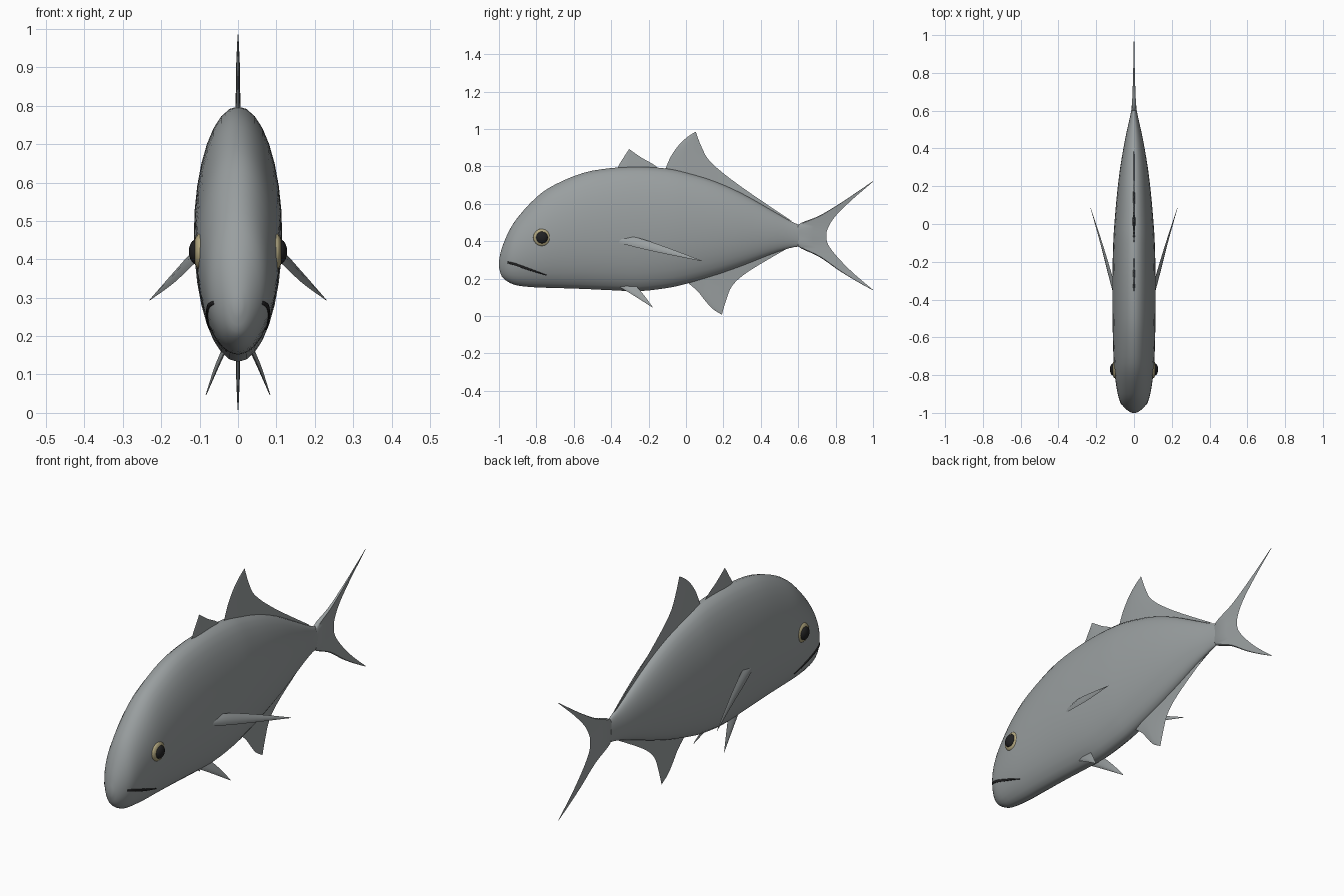
import bpy, bmesh, math
from mathutils import Vector

if "Cube" in bpy.data.objects:
    bpy.data.objects.remove(bpy.data.objects["Cube"])


def material(name, rgb):
    m = bpy.data.materials.new(name)
    m.diffuse_color = (*rgb, 1)
    m.use_nodes = True
    m.node_tree.nodes["Principled BSDF"].inputs["Base Color"].default_value = m.diffuse_color
    return m


SKIN = material("grey skin", (0.32, 0.345, 0.35))
GOLD = material("pale gold", (0.44, 0.38, 0.21))
BLACK = material("near black", (0.015, 0.015, 0.016))


def loft(name, rings, mat, angle=40):
    """Skin a list of equal-sized closed rings and cap both ends."""
    bm = bmesh.new()
    rows = [[bm.verts.new(p) for p in r] for r in rings]
    n = len(rows[0])
    for a, b in zip(rows, rows[1:]):
        for i in range(n):
            j = (i + 1) % n
            bm.faces.new((a[i], a[j], b[j], b[i]))
    bm.faces.new(rows[0])
    bm.faces.new(rows[-1])
    bmesh.ops.remove_doubles(bm, verts=bm.verts, dist=1e-5)
    bmesh.ops.recalc_face_normals(bm, faces=bm.faces)
    me = bpy.data.meshes.new(name)
    bm.to_mesh(me)
    bm.free()
    me.materials.append(mat)
    ob = bpy.data.objects.new(name, me)
    bpy.context.collection.objects.link(ob)
    smooth(ob, angle)
    return ob


def smooth(ob, angle):
    bpy.ops.object.select_all(action='DESELECT')
    ob.select_set(True)
    bpy.context.view_layer.objects.active = ob
    bpy.ops.object.shade_smooth_by_angle(angle=math.radians(angle))


def spline(pts, steps):
    """Smooth curve through points of any dimension."""
    pts = [tuple(p) for p in pts]
    q = [pts[0]] + pts + [pts[-1]]
    out = []
    for a, b, c, d in zip(q, q[1:], q[2:], q[3:]):
        for k in range(steps):
            t = k / steps
            out.append(tuple(0.5 * (2 * v + (w - u) * t + (2*u - 5*v + 4*w - x) * t*t
                                    + (3*v - u - 3*w + x) * t**3)
                             for u, v, w, x in zip(a, b, c, d)))
    return out + [pts[-1]]


# Body: oval sections given as y, bottom, top, half width
STATIONS = spline([
    (-1.0, .26, .295, .010), (-.985, .212, .362, .037), (-.95, .182, .447, .068),
    (-.90, .163, .527, .086), (-.80, .153, .635, .102), (-.70, .150, .703, .109),
    (-.55, .145, .765, .113), (-.40, .138, .791, .115), (-.25, .133, .798, .114),
    (-.10, .150, .788, .110), (0, .172, .768, .104), (.15, .215, .722, .091),
    (.30, .268, .655, .073), (.45, .328, .570, .047), (.55, .362, .512, .025),
    (.605, .372, .487, .014)], 3)


def section(s, n=32):
    y, lo, hi, w = s
    return [(w * math.cos(2 * math.pi * i / n), y,
             (lo + hi) / 2 + (hi - lo) / 2 * math.sin(2 * math.pi * i / n)) for i in range(n)]


loft("body", [section(s) for s in STATIONS], SKIN, 60)


def body_x(y, z):
    """Half width of the body at a given length and height."""
    for a, b in zip(STATIONS, STATIONS[1:]):
        if a[0] <= y <= b[0]:
            t = (y - a[0]) / (b[0] - a[0])
            _, lo, hi, w = [u + (v - u) * t for u, v in zip(a, b)]
            k = (z - (lo + hi) / 2) / ((hi - lo) / 2)
            return w * math.sqrt(max(0, 1 - k * k))
    return 0


def fin(name, lead, trail, thick, peak=.35, side=(1, 0, 0), steps=4):
    """Blade between two edges, thickest at a fraction of the chord."""
    side = Vector(side).normalized()
    rings = []
    for a, b, (h,) in zip(spline(lead, steps), spline(trail, steps),
                          spline([(t,) for t in thick], steps)):
        a, b = Vector(a), Vector(b)
        prof = [(peak * .4, .7), (peak, 1), ((1 + peak) / 2, .5)]
        up = [a.lerp(b, t) + side * h * k for t, k in prof]
        down = [a.lerp(b, t) - side * h * k for t, k in reversed(prof)]
        rings.append([a] + up + [b] + down)
    return loft(name, rings, SKIN)


def flat(pts):
    return [(0, y, z) for y, z in pts]


# Fins on the centre line
fin("front_dorsal_fin",
    flat([(-.365, .77), (-.362, .80), (-.335, .845), (-.305, .892)]),
    flat([(-.13, .77), (-.17, .808), (-.24, .848), (-.303, .892)]),
    [.007, .006, .004, .001])
fin("rear_dorsal_fin",
    flat([(-.115, .775), (-.08, .855), (-.035, .918), (.01, .959), (.05, .985)]),
    flat([(.57, .505), (.29, .695), (.135, .82), (.085, .90), (.052, .985)]),
    [.008, .006, .005, .003, .001], .2)
fin("anal_fin",
    flat([(.0, .185), (.06, .135), (.10, .085), (.14, .040), (.19, .008)]),
    flat([(.56, .372), (.34, .242), (.25, .165), (.215, .085), (.192, .008)]),
    [.008, .006, .005, .003, .001], .2)
fin("tail_fin",
    flat([(.998, .72), (.91, .66), (.82, .60), (.71, .535), (.598, .487), (.595, .43),
          (.598, .373), (.71, .318), (.82, .242), (.91, .187), (.998, .138)]),
    flat([(1.0, .718), (.94, .667), (.875, .61), (.80, .535), (.761, .475), (.75, .43),
          (.761, .38), (.81, .315), (.88, .243), (.94, .190), (1.0, .140)]),
    [.001, .002, .004, .007, .012, .014, .012, .007, .004, .002, .001], .08)

# Paired parts
for s, label in ((1, "right"), (-1, "left")):
    def m(pts):
        return [(s * x, y, z) for x, y, z in pts]

    fin(label + "_pectoral_fin",
        m([(.098, -.41, .405), (.135, -.27, .368), (.175, -.11, .332), (.23, .085, .293)]),
        m([(.095, -.36, .425), (.118, -.265, .42), (.168, -.10, .366), (.23, .087, .295)]),
        [.006, .007, .005, .001], .5, (s * .9, -.25, .4))
    fin(label + "_pelvic_fin",
        m([(.036, -.36, .158), (.055, -.29, .116), (.083, -.18, .046)]),
        m([(.040, -.27, .165), (.062, -.225, .112), (.084, -.178, .048)]),
        [.006, .005, .001], .4, (s * .9, 0, .4))

    # Eye: gold disc with a bulging dark pupil
    for part, mat, x, sx, r in (("iris", GOLD, .100, .017, .047),
                                ("pupil", BLACK, .108, .020, .033)):
        bpy.ops.mesh.primitive_uv_sphere_add(segments=16, ring_count=10, radius=1,
                                             rotation=(0, math.pi / 2, 0))
        eye = bpy.context.object
        eye.name = f"{label}_{part}"
        eye.scale = (r, r, sx)
        eye.location = (s * x, -.77, .42)
        eye.data.materials.append(mat)
        smooth(eye, 60)

    # Mouth: slim dark line following the cheek
    rings = []
    path = spline([(-.955, .287, .005), (-.91, .275, .007), (-.83, .247, .006), (-.745, .218, .002)], 5)
    for y, z, r in path:
        c = Vector((s * body_x(y, z), y, z))
        rings.append([c + Vector((s * .004 * math.cos(a), 0, r * math.sin(a)))
                      for a in (i * math.pi / 4 for i in range(8))])
    loft(label + "_mouth_line", rings, BLACK, 60)
